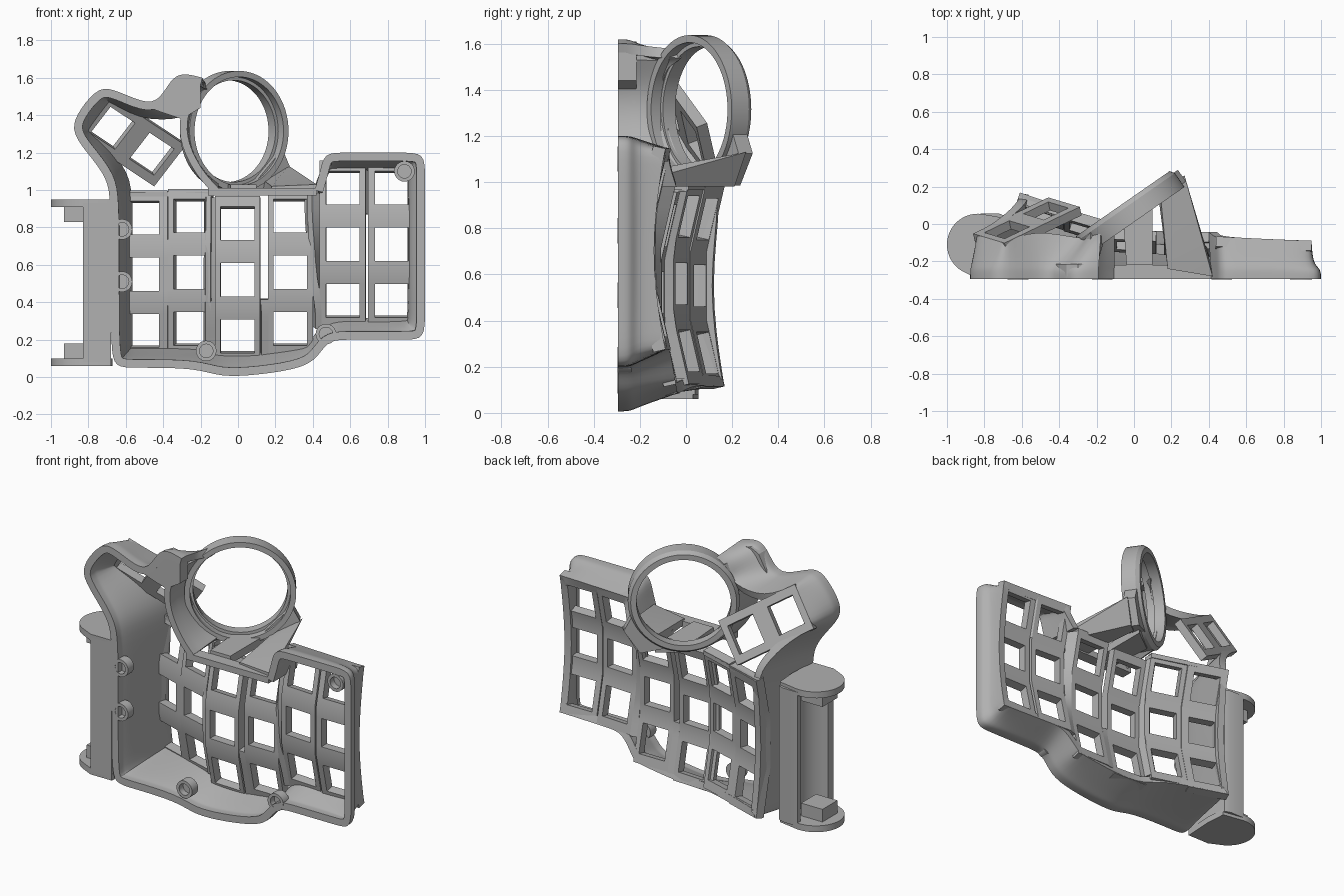
import bpy, bmesh, math
from mathutils import Vector

cube = bpy.data.objects.get("Cube")
if cube:
    bpy.data.objects.remove(cube, do_unlink=True)

GREY = (0.44, 0.44, 0.44, 1)
mat = bpy.data.materials.new("plain grey")
mat.use_nodes = True
mat.diffuse_color = GREY
mat.node_tree.nodes["Principled BSDF"].inputs["Base Color"].default_value = GREY
FRONT = -0.295
UP = Vector((0, 0, 1))


def clamp(value, low, high):
    return max(low, min(high, value))


def circle(x, y, radius, start, end, steps):
    angles = [math.radians(start + (end - start) * i / steps) for i in range(steps + 1)]
    return [(x + radius * math.cos(a), y + radius * math.sin(a)) for a in angles]


def finish(name, bm, thick=0, offset=-1, smooth=0):
    mesh = bpy.data.meshes.new(name)
    bm.to_mesh(mesh)
    bm.free()
    obj = bpy.data.objects.new(name, mesh)
    bpy.context.collection.objects.link(obj)
    mesh.materials.append(mat)
    bpy.ops.object.select_all(action='DESELECT')
    obj.select_set(True)
    bpy.context.view_layer.objects.active = obj
    if smooth:
        subsurf = obj.modifiers.new("round", 'SUBSURF')
        subsurf.levels = subsurf.render_levels = smooth
        subsurf.boundary_smooth = 'PRESERVE_CORNERS'
    if thick:
        solidify = obj.modifiers.new("thickness", 'SOLIDIFY')
        solidify.thickness, solidify.offset = thick, offset
    for modifier in list(obj.modifiers):
        bpy.ops.object.modifier_apply(modifier=modifier.name)
    bpy.ops.object.shade_smooth_by_angle(angle=math.radians(30))


def sheet(name, rows, thick, offset=-1, smooth=0, is_hole=lambda i, j: False):
    """Thick surface through rows of points, with optional openings."""
    bm = bmesh.new()
    grid = [[bm.verts.new(p) for p in row] for row in rows]
    for i, (this, after) in enumerate(zip(grid, grid[1:])):
        for j in range(len(this) - 1):
            if not is_hole(i, j):
                bm.faces.new((this[j], this[j + 1], after[j + 1], after[j]))
    finish(name, bm, thick, offset, smooth)


def hull(name, points):
    bm = bmesh.new()
    for p in points:
        bm.verts.new(p)
    bmesh.ops.convex_hull(bm, input=bm.verts)
    finish(name, bm)


def box(name, xs, ys, zs):
    hull(name, [(x, y, z) for x in xs for y in ys for z in zs])


def prism(name, outline, shift):
    bm = bmesh.new()
    face = bm.faces.new([bm.verts.new(p) for p in outline])
    extruded = bmesh.ops.extrude_face_region(bm, geom=[face])["geom"]
    bmesh.ops.translate(bm, vec=shift, verts=[v for v in extruded if isinstance(v, bmesh.types.BMVert)])
    bmesh.ops.recalc_face_normals(bm, faces=bm.faces)
    finish(name, bm)


def lathe(name, centre, axis, profile, steps):
    """Closed (radius, height) profile turned about a level axis."""
    side = axis.cross(UP)
    bm = bmesh.new()
    rings = []
    for c, s in circle(0, 0, 1, 0, 360, steps):
        rings.append([bm.verts.new(centre + (side * c + UP * s) * r + axis * h) for r, h in profile])
    for this, after in zip(rings, rings[1:]):
        for j in range(len(profile)):
            bm.faces.new((this[j - 1], this[j], after[j], after[j - 1]))
    bmesh.ops.remove_doubles(bm, verts=bm.verts, dist=0.0001)
    bmesh.ops.recalc_face_normals(bm, faces=bm.faces)
    finish(name, bm)


# Key columns: left x, right x, centre z, depth, tilt, half hole width
columns = [(-0.61, -0.36, 0.55, 0.06, -0.33, 0.08), (-0.36, -0.13, 0.56, -0.02, -0.3, 0.085),
           (-0.12, 0.12, 0.52, -0.1, -0.05, 0.09), (0.16, 0.4, 0.56, -0.11, 0, 0.09),
           (0.44, 0.685, 0.71, -0.14, -0.06, 0.09), (0.695, 0.95, 0.71, -0.155, 0, 0.09)]
PITCH = 0.29
HOLE = 0.09


def on_column(column, x, z):
    left, right, middle, depth, tilt, _ = column
    bend = 0.23 * max(0, abs(z - middle) - PITCH / 2)
    return Vector((x, depth + tilt * (x - (left + right) / 2) + bend, z))


for number, column in enumerate(columns):
    left, right, middle, _, _, half = column
    centre = (left + right) / 2
    heights = [middle - 1.5 * PITCH]
    for row in (-1, 0, 1):
        heights += [middle + row * PITCH + d for d in (-HOLE, HOLE, PITCH / 2)]
    rows = [[on_column(column, x, z) for z in heights] for x in (left, centre - half, centre + half, right)]
    sheet(f"key_column_{number + 1}", rows, 0.055, is_hole=lambda i, j: i == 1 and j % 3 == 1)

# Webs joining neighbouring columns
for k, low, high in ((1, 0.15, 0.96), (2, 0.12, 0.42), (3, 0.27, 0.98), (4, 0.87, 1.13)):
    a, b = columns[k], columns[k + 1]
    heights = [low + (high - low) * t / 8 for t in range(9)]
    sheet(f"column_web_{k}", [[on_column(a, a[1], z) for z in heights], [on_column(b, b[0], z) for z in heights]], 0.055)

# Thumb key plate
THUMB = Vector((-0.575, 0.02, 1.28))
U = Vector((0.77, 0.37, -0.51)).normalized()
V = Vector((0.6, -0.18, 0.78)).normalized()
LONG, SHORT = 0.26, 0.14
sheet("thumb_key_plate", [[THUMB + U * u + V * v for v in (-SHORT, -HOLE, HOLE, SHORT)]
                          for u in (-LONG, -0.22, -0.05, 0.05, 0.22, LONG)], 0.05,
      is_hole=lambda i, j: i % 2 == 1 and j == 1)

# Tracking ball ring, tilted
RING = Vector((-0.04, 0.08, 1.315))
RING_AXIS = Vector((-0.57, 0.82, 0)).normalized()
RING_SIDE = RING_AXIS.cross(UP)
lathe("ball_ring", RING, RING_AXIS,
      [(0.29, -0.08), (0.322, -0.08), (0.322, 0.01), (0.305, 0.035), (0.272, 0.035), (0.272, -0.03), (0.29, -0.03)], 72)


# Rules that carry a rim point up to the part behind it
def to_ring(x, z):
    angle = math.atan2(z - RING.z, (x - RING.x) / RING_SIDE.x)
    return RING + 0.305 * (RING_SIDE * math.cos(angle) + UP * math.sin(angle))


def to_thumb(x, z):
    dx, dz = x - THUMB.x, z - THUMB.z
    area = U.x * V.z - U.z * V.x
    u = clamp((dx * V.z - dz * V.x) / area, -LONG, LONG)
    v = clamp((U.x * dz - U.z * dx) / area, -SHORT, SHORT)
    return THUMB + U * u + V * v


def to_columns(x, z):
    found = []
    for column in columns:
        left, right, middle = column[:3]
        near = on_column(column, clamp(x, left, right), clamp(z, middle - 1.5 * PITCH, middle + 1.5 * PITCH))
        found.append((math.hypot(near.x - x, near.z - z), near))
    return min(found, key=lambda item: item[0])[1]


def to_neck(x, z):
    return (to_thumb(x, z) + to_columns(x, z)) / 2


def skirt(name, parts, thick, offset):
    """Wall from the flat rim, with a step on the far left edge."""
    rows = []
    for rule, rim in parts:
        for x, z in rim:
            top = rule(x, z)
            share = 0.85 if x == 1 else 0.2
            shoulder = (x + (top.x - x) * share, -0.215, z + (top.z - z) * share)
            rows.append([(x, FRONT, z), (x, -0.24, z), shoulder, top])
    sheet(name, rows, thick, offset, 2)


# Outer shell, from the ring round the thumb keys and the columns
skirt("outer_shell", [
    (to_ring, [(-0.19, 1.6), (-0.3, 1.63), (-0.36, 1.59), (-0.42, 1.48)]),
    (to_thumb, [(-0.5, 1.46), (-0.68, 1.55), (-0.76, 1.54), (-0.87, 1.4), (-0.89, 1.3), (-0.78, 1.17)]),
    (to_neck, [(-0.7, 1.06)]),
    (to_columns, [(-0.68, 0.95), (-0.68, 0.55), (-0.68, 0.15), (-0.66, 0.05), (-0.55, 0.05), (-0.22, 0.05),
                  (-0.1, 0), (0.1, 0.01), (0.37, 0.05), (0.44, 0.13), (0.49, 0.2), (0.6, 0.2), (0.9, 0.2), (1, 0.2),
                  (1, 0.35), (1, 0.7), (1, 1.08), (1, 1.2), (0.88, 1.2), (0.56, 1.2), (0.46, 1.2),
                  (0.44, 1.1), (0.41, 1)])], 0.045, -1)

# Ring supports
skirt("ring_side_support", [(to_ring, [(-0.22, 1.54), (-0.3, 1.4), (-0.29, 1.24), (-0.2, 1.08), (-0.12, 1)])], 0.04, 0)
gusset = circle(0, 0, 0.312, -18, -72, 5) + [(0.345, -0.19), (0.25, -0.33)]
hull("ring_gusset", [RING + RING_SIDE * s + UP * z + RING_AXIS * h for s, z in gusset for h in (-0.06, 0.015)])
hull("ring_foot", [(0.43, -0.28, 0.98), (0.42, -0.28, 1.03), (0.27, 0.26, 1.13), (0.2, 0.21, 0.98),
                   (0.13, 0.15, 0.99), (0.14, 0.17, 1.05), (0.18, -0.24, 0.98), (0.18, -0.24, 1.02)])
hull("ring_lower_support", [(x, y, z) for z in (0.98, 1.03)
                            for x, y in ((0.1, -0.22), (-0.04, -0.22), (-0.06, 0.05), (0.1, 0.17))])
box("upper_rim", (-0.16, 0.42), (FRONT, -0.22), (0.97, 1.01))
hull("upper_column_lip", [(x, y, z) for z in (0.965, 0.99) for x, y in
                          ((-0.61, 0.16), (-0.61, 0.1), (-0.13, 0.01), (-0.13, -0.05))])
prism("upper_mount", [(x, FRONT, z) for x, z in
                      ((-0.5, 1.45), (-0.42, 1.47), (-0.36, 1.58), (-0.3, 1.61), (-0.2, 1.59),
                       (-0.2, 1.44), (-0.3, 1.38), (-0.42, 1.42))], (0, 0.08, 0))

# Screw bosses around the rim
boss = [(0, 0.04), (0.036, 0.04), (0.036, 0), (0.055, 0), (0.055, 0.06), (0, 0.06)]
for k, (x, z) in enumerate([(-0.62, 0.79), (-0.62, 0.51), (-0.17, 0.14), (0.47, 0.23), (0.89, 1.1)]):
    lathe(f"screw_boss_{k + 1}", Vector((x, FRONT - 0.001, z)), Vector((0, 1, 0)), boss, 24)

# Battery holder: hollowed pillar, end discs and contacts
pillar = [(-0.68, FRONT), (-0.68, 0.04), (-0.72, 0.055), (-0.82, 0.055)]
pillar += circle(-0.865, -0.115, 0.145, 72, -72, 12) + [(-0.83, FRONT)]
prism("holder_pillar", [(x, y, 0.08) for x, y in pillar], (0, 0, 0.85))
disc = circle(-0.835, -0.11, 0.165, 0, 360, 48) + [(-0.68, FRONT), (-0.68, 0.03), (-0.83, FRONT)]
for name, z, inner in (("lower", 0.06, 0.1), ("upper", 0.91, 0.83)):
    hull(f"{name}_holder_disc", [(x, y, h) for x, y in disc for h in (z, z + 0.04)])
    box(f"{name}_contact", (-0.93, -0.78), (-0.19, -0.04), (inner, inner + 0.08))
